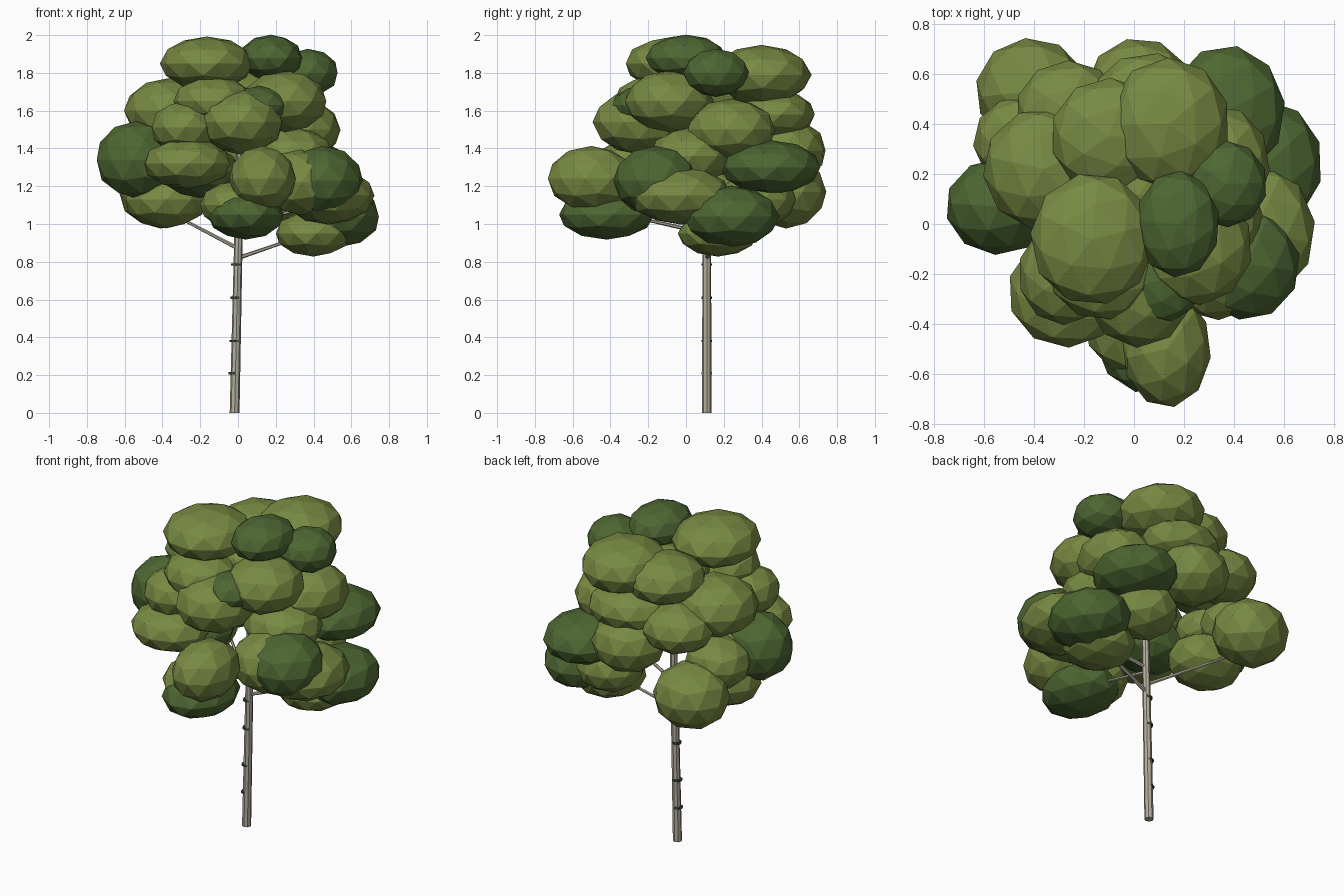
import bpy
import bmesh
import random
from mathutils import Matrix, Vector

cube = bpy.data.objects.get("Cube")
if cube:
    bpy.data.objects.remove(cube, do_unlink=True)
random.seed(4)


def material(name, color):
    mat = bpy.data.materials.new(name)
    mat.use_nodes = True
    mat.diffuse_color = (*color, 1)
    bsdf = mat.node_tree.nodes["Principled BSDF"]
    bsdf.inputs["Base Color"].default_value = (*color, 1)
    bsdf.inputs["Roughness"].default_value = 0.9
    return mat


LIGHT = material("light leaf green", (0.188, 0.253, 0.055))
DARK = material("dark leaf green", (0.075, 0.135, 0.032))
BARK = material("pale bark", (0.46, 0.43, 0.34))
KNOT = material("dark bark", (0.06, 0.07, 0.04))


def finish(name, bm, mat):
    mesh = bpy.data.meshes.new(name)
    bm.to_mesh(mesh)
    bm.free()
    mesh.materials.append(mat)
    obj = bpy.data.objects.new(name, mesh)
    bpy.context.collection.objects.link(obj)


def leaf_clump(name, center, radii, mat):
    """Flat-shaded squashed ball, turned at random about its height."""
    bm = bmesh.new()
    bmesh.ops.create_icosphere(bm, subdivisions=2, radius=1.02)
    bm.transform(Matrix.Translation(center) @ Matrix.Diagonal((*radii, 1))
                 @ Matrix.Rotation(random.uniform(0, 6.28), 4, "Z"))
    finish(name, bm, mat)


def limb(name, start, end, r1, r2, sides, mat):
    """Tapered round bar between two points."""
    a, b = Vector(start), Vector(end)
    bm = bmesh.new()
    bmesh.ops.create_cone(bm, cap_ends=True, segments=sides, radius1=r1,
                          radius2=r2, depth=(b - a).length)
    turn = (b - a).to_track_quat("Z", "Y").to_matrix().to_4x4()
    bm.transform(Matrix.Translation((a + b) / 2) @ turn)
    finish(name, bm, mat)


# Trunk with dark knots on one side
FOOT, TOP = Vector((-0.018, 0.11, 0)), Vector((0.015, 0.11, 1.5))
limb("trunk", FOOT, TOP, 0.026, 0.02, 8, BARK)
for z in (0.21, 0.38, 0.61, 0.785):
    p = FOOT.lerp(TOP, z / 1.5) + Vector((-0.008, 0, 0))
    limb("trunk_knot", p - Vector((0, 0, 0.006)), p + Vector((0, 0, 0.006)),
         0.028, 0.028, 8, KNOT)

# Branches reaching into the crown
for z, tip in ((0.82, (0.38, 0.17, 0.95)), (0.87, (-0.38, 0.4, 1.07)),
               (0.95, (0.04, -0.38, 1.06)), (0.98, (0.45, 0.0, 1.12))):
    limb("branch", FOOT.lerp(TOP, z / 1.5), tip, 0.011, 0.007, 6, BARK)

# Crown: place, center and radii of each clump
light_clumps = {
    "top_left": ((-.165, -.06, 1.85), (.245, .26, .14)),
    "top_back": ((.14, .4, 1.79), (.24, .26, .155)),
    "top_back_inner": ((-.1, .35, 1.75), (.23, .23, .14)),
    "top_core": ((.02, .12, 1.68), (.22, .22, .14)),
    "upper_side": ((-.36, .22, 1.6), (.24, .24, .17)),
    "upper_back_corner": ((-.26, .45, 1.52), (.21, .2, .14)),
    "low_back_corner": ((-.41, .53, 1.17), (.22, .21, .19)),
    "low_side": ((-.38, .17, 1.13), (.22, .2, .15)),
    "middle_side": ((-.45, .33, 1.31), (.19, .18, .15)),
    "middle_side_inner": ((-.41, .14, 1.34), (.18, .18, .13)),
    "middle_back": ((.02, .53, 1.39), (.21, .21, .17)),
    "upper_back": ((.06, .47, 1.58), (.24, .21, .13)),
    "low_far_side": ((.48, -.03, 1.15), (.24, .27, .15)),
    "low_front_corner": ((.33, -.18, 1.22), (.21, .2, .17)),
    "lowest": ((.4, .17, .95), (.2, .21, .12)),
    "front": ((.13, -.5, 1.24), (.175, .23, .17)),
    "front_inner": ((0, -.38, 1.1), (.2, .22, .13)),
    "middle_front": ((-.27, -.27, 1.32), (.23, .22, .13)),
    "upper_front": ((-.28, -.2, 1.51), (.18, .2, .14)),
    "center_front": ((.02, -.24, 1.54), (.22, .25, .17)),
    "upper_front_corner": ((.25, -.09, 1.65), (.22, .23, .16)),
    "front_crown": ((-.13, -.18, 1.65), (.21, .2, .13)),
    "far_side": ((.34, .24, 1.5), (.2, .23, .16)),
    "far_side_inner": ((.29, .03, 1.36), (.22, .22, .15)),
    "low_back": ((.25, .38, 1.13), (.19, .2, .15)),
}
dark_clumps = {
    "top_peak": ((.175, 0, 1.88), (.165, .21, .12)),
    "top_side": ((.37, .16, 1.8), (.16, .17, .125)),
    "back": ((.37, .45, 1.3), (.23, .26, .14)),
    "low_outer": ((.53, .24, 1.04), (.22, .25, .16)),
    "front_corner": ((.45, -.16, 1.23), (.21, .22, .18)),
    "low_front": ((.04, -.42, 1.05), (.2, .25, .13)),
    "outer_side": ((-.54, .07, 1.34), (.21, .19, .2)),
    "front_accent": ((.12, -.22, 1.63), (.15, .17, .1)),
    "middle_inner": ((-.2, -.1, 1.28), (.21, .2, .14)),
}
for clumps, mat in ((light_clumps, LIGHT), (dark_clumps, DARK)):
    for place, (center, radii) in clumps.items():
        leaf_clump("leaves_" + place, center, radii, mat)
